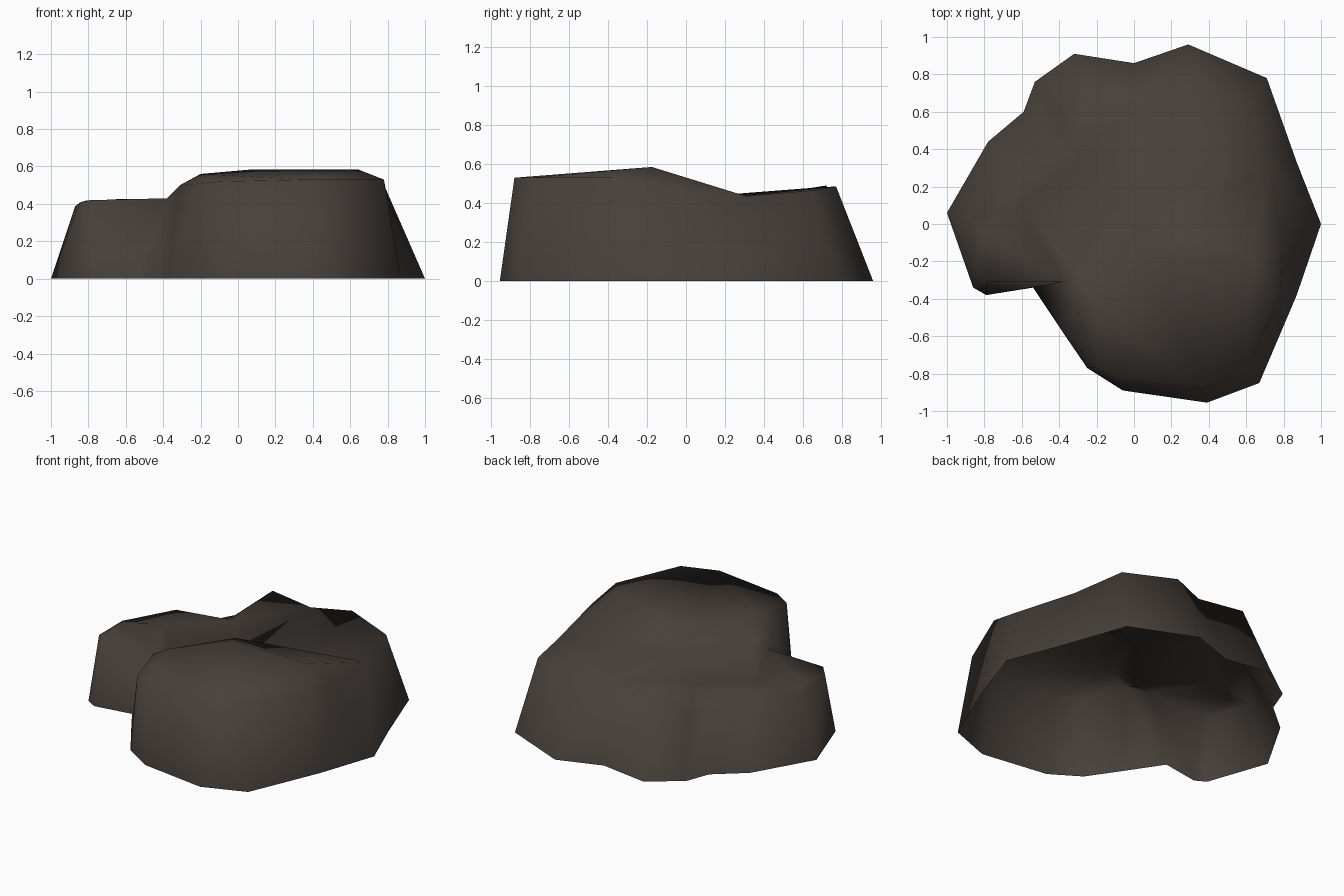
import bpy, bmesh, math
from mathutils import Vector
from mathutils.geometry import delaunay_2d_cdt

if "Cube" in bpy.data.objects:
    bpy.data.objects.remove(bpy.data.objects["Cube"])

# Ground outline of the boulder (counter-clockwise, z = 0)
FOOT = [(1, 0), (.87, .33), (.71, .78), (.29, .96), (0, .86), (-.32, .91),
        (-.53, .76), (-.59, .60), (-.78, .44), (-1, .06), (-.86, -.34),
        (-.79, -.38), (-.54, -.34), (-.38, -.58), (-.25, -.77),
        (-.06, -.89), (.39, -.955), (.67, -.85), (.87, -.38)]

# Shoulder where each wall meets the top (low on the back left)
SHOULDER = [(.79, -.14, .48), (.725, .31, .435), (.635, .645, .465), (.30, .77, .485),
            (.06, .675, .48), (-.25, .72, .49), (-.42, .57, .34), (-.47, .44, .35),
            (-.65, .28, .425), (-.87, .03, .388), (-.845, -.25, .408),
            (-.79, -.31, .42), (-.38, -.31, .43), (-.31, -.44, .50),
            (-.20, -.77, .51), (-.09, -.83, .52), (.37, -.88, .53),
            (.60, -.80, .53), (.78, -.38, .53)]

# Front lobe ridge and its lip, the step foot, then the lower plateau behind
CROWN = [(-.20, -.44, .56), (.06, -.17, .583), (.64, -.175, .585),
         (.0, -.03, .53), (-.27, -.31, .427), (.0, .03, .43),
         (-.30, .34, .43), (.36, .21, .43), (-.60, .10, .412),
         (-.81, -.05, .418)]

n = len(FOOT)
top = SHOULDER + CROWN

# Triangulate the top surface, keeping the ridge, lip and step foot as edges
ridge = [(13, n), (n, n + 1), (n + 1, n + 2), (n + 2, 0), (n + 2, 18),
         (n, n + 3), (n + 1, n + 3), (n + 3, 1), (n + 2, n + 3), (n + 2, 1),
         (12, n + 4), (n + 4, n + 5), (n + 5, n + 7), (n + 7, 1),
         (n + 6, 5), (n + 6, 8), (n + 6, n + 5)]
flat = [Vector(p[:2]) for p in top]
verts2, _, tris, origin, _, _ = delaunay_2d_cdt(flat, ridge, [list(range(n))], 1, 1e-5)


def height(i):
    """Height of a triangulated point, from its source or the nearest one."""
    if origin[i]:
        return top[origin[i][0]][2]
    return min(top, key=lambda p: (Vector(p[:2]) - verts2[i]).length)[2]


bm = bmesh.new()
crown = [bm.verts.new((v.x, v.y, height(i))) for i, v in enumerate(verts2)]
source = {o: i for i, lst in enumerate(origin) for o in lst}
for t in tris:
    bm.faces.new([crown[i] for i in t])

# Sloping side walls, open underneath
foot = [bm.verts.new((x, y, 0)) for x, y in FOOT]
for i in range(n):
    j = (i + 1) % n
    bm.faces.new((foot[i], foot[j], crown[source[j]], crown[source[i]]))

mesh = bpy.data.meshes.new("boulder")
bm.to_mesh(mesh)
bm.free()
boulder = bpy.data.objects.new("boulder", mesh)
bpy.context.collection.objects.link(boulder)

# Dark brown-grey stone
stone = bpy.data.materials.new("dark_stone")
stone.diffuse_color = (.062, .050, .042, 1)
stone.use_nodes = True
stone.node_tree.nodes["Principled BSDF"].inputs["Base Color"].default_value = stone.diffuse_color
mesh.materials.append(stone)

bpy.context.view_layer.objects.active = boulder
boulder.select_set(True)
bpy.ops.object.shade_smooth_by_angle(angle=math.radians(85))
